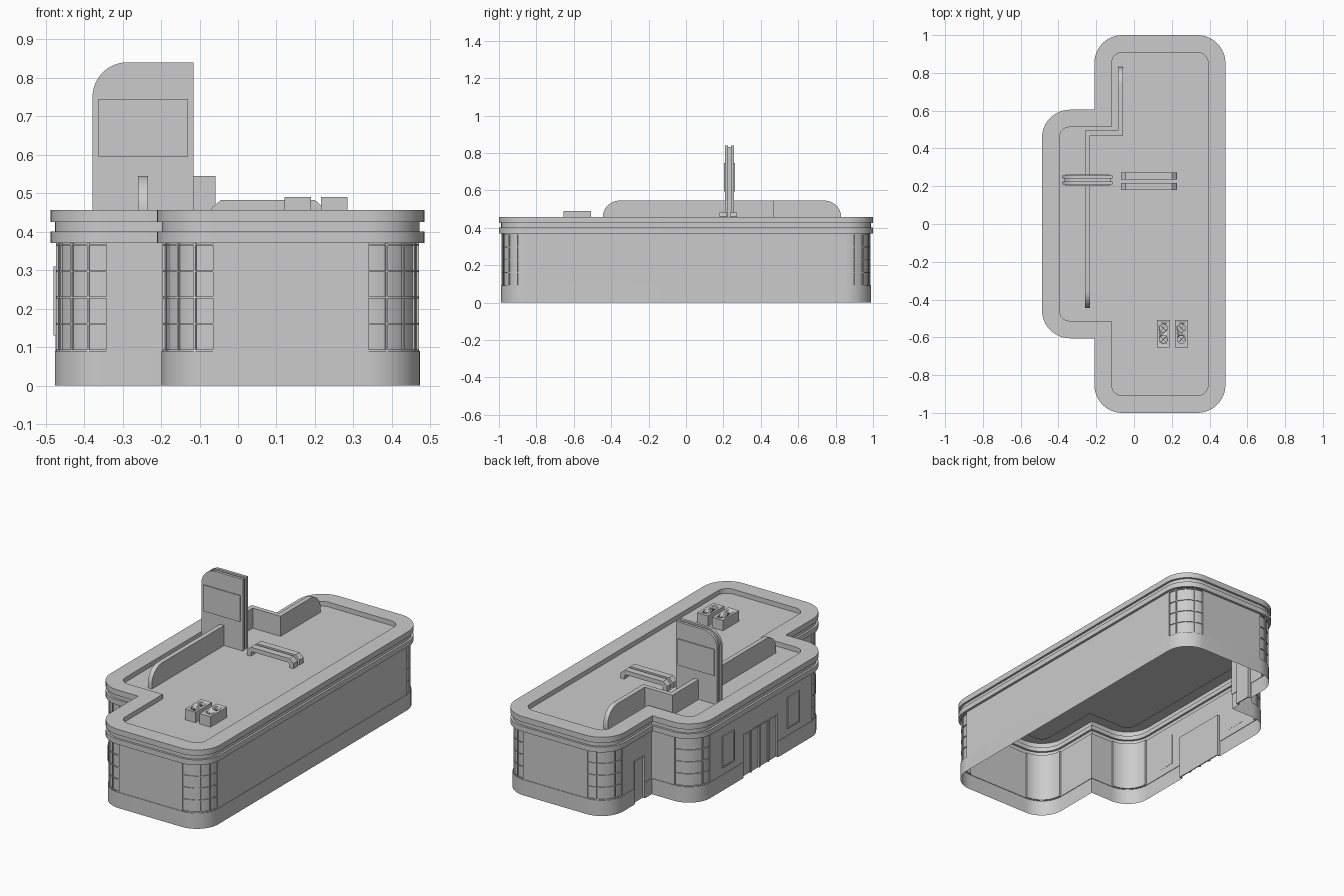
import bpy, bmesh
from math import sin, cos, pi, radians

if "Cube" in bpy.data.objects:
    bpy.data.objects.remove(bpy.data.objects["Cube"])

SEG = 12
DOOR_H = 0.25


def finish(name, bm, recalc=True):
    if recalc:
        bmesh.ops.recalc_face_normals(bm, faces=bm.faces)
    me = bpy.data.meshes.new(name)
    bm.to_mesh(me)
    bm.free()
    ob = bpy.data.objects.new(name, me)
    bpy.context.collection.objects.link(ob)
    bpy.ops.object.select_all(action='DESELECT')
    bpy.context.view_layer.objects.active = ob
    ob.select_set(True)
    bpy.ops.object.shade_smooth_by_angle(angle=radians(30))
    return ob


def arc(cx, cy, r, a0, a1, n=SEG):
    angs = [radians(a0 + (a1 - a0) * i / n) for i in range(n + 1)]
    return [(cx + r * cos(a), cy + r * sin(a)) for a in angs]


def prism(name, pts, axis, lo, hi):
    """Extrude a 2D profile along an axis."""
    place = {'x': lambda p, t: (t, p[0], p[1]),
             'y': lambda p, t: (p[0], t, p[1]),
             'z': lambda p, t: (p[0], p[1], t)}[axis]
    bm = bmesh.new()
    a = [bm.verts.new(place(p, lo)) for p in pts]
    b = [bm.verts.new(place(p, hi)) for p in pts]
    n = len(pts)
    bm.faces.new(a)
    bm.faces.new(b[::-1])
    for i in range(n):
        j = (i + 1) % n
        bm.faces.new((a[i], b[i], b[j], a[j]))
    return finish(name, bm)


def box(name, x0, x1, y0, y1, z0, z1):
    return prism(name, [(x0, y0), (x1, y0), (x1, y1), (x0, y1)], 'z', z0, z1)


def corners(d):
    """Rounded corners of the footprint inset by d: centre, radius, start angle."""
    x0, x1, xs, Y, s = -0.21 + d, 0.484 - d, -0.487 + d, 1 - d, 0.605 - d
    r = 0.148 - d
    return [(x0 + r, -Y + r, r, 180), (x1 - r, -Y + r, r, 270), (x1 - r, Y - r, r, 0),
            (x0 + r, Y - r, r, 90), (xs + r, s - r, r, 90), (xs + r, -s + r, r, 180)]


def outline(d):
    """Footprint points, each tagged by the edge that follows it."""
    out = []
    for k, (cx, cy, r, a) in enumerate(corners(d)):
        if k == 4:
            out += [(-0.21 + d, 0.75, 'door'), (-0.21 + d, 0.65, 'wall'),
                    (-0.21 + d, 0.605 - d, 'wall')]
        if k == 5:
            out += [(-0.487 + d, 0.16, 'door'), (-0.487 + d, -0.16, 'wall')]
        p = arc(cx, cy, r, a, a + 90)
        out += [(x, y, 'arc') for x, y in p[:-1]] + [(*p[-1], 'wall')]
    out.append((-0.21 + d, -0.605 + d, 'wall'))
    return out


def loft(name, levels, skip=lambda tag, z: False, cap=False):
    bm = bmesh.new()
    rings = [[bm.verts.new((x, y, z)) for x, y, t in outline(d)] for d, z in levels]
    tags = [t for x, y, t in outline(0)]
    n = len(tags)
    for k in range(len(rings) - 1):
        a, b = rings[k], rings[k + 1]
        zm = (levels[k][1] + levels[k + 1][1]) / 2
        for i in range(n):
            if not skip(tags[i], zm):
                j = (i + 1) % n
                bm.faces.new((a[i], a[j], b[j], b[i]))
    if cap:
        bm.faces.new(rings[-1])
    return finish(name, bm, recalc=False)


# Walls with plinth, open at rounded corner windows and doors
loft('walls', [(0.011, 0), (0.011, 0.09), (0.014, 0.09), (0.014, DOOR_H), (0.014, 0.37)],
     lambda t, z: (t == 'arc' and z > 0.091) or (t == 'door' and z < DOOR_H))

# Roof: two overhanging bands with a groove, parapet top and sunken deck
loft('roof', [(0.014, 0.37), (0, 0.37), (0, 0.40), (0.012, 0.40), (0.012, 0.425),
              (0, 0.425), (0, 0.457), (0.092, 0.457), (0.092, 0.43)], cap=True)


# Rounded corner windows: curved glass, four by four bars
def arc_block(name, c, a0, a1, d0, d1, z0, z1, n):
    cx, cy, r, a = c
    prism(name, arc(cx, cy, r - d0, a + a0, a + a1, n)
          + arc(cx, cy, r - d1, a + a1, a + a0, n), 'z', z0, z1)


for c in corners(0):
    arc_block('corner_glass', c, 0, 90, 0.020, 0.024, 0.09, 0.37, SEG)
    for i in range(5):
        m = i * 22.5
        arc_block('window_mullion', c, max(0, m - 1.2), min(90, m + 1.2),
                  0.014, 0.021, 0.09, 0.37, 1)
        z = 0.092 + i * 0.0685
        arc_block('window_bar', c, 0, 90, 0.015, 0.021, z - 0.002, z + 0.002, SEG)


# Doors: recessed leaves with frame bars
def door(xw, y0, y1, leaves):
    box('door_leaves', xw + 0.012, xw + 0.018, y0, y1, 0, DOOR_H)
    box('door_header', xw, xw + 0.018, y0, y1, DOOR_H - 0.008, DOOR_H)
    for i in range(leaves + 1):
        y = y0 + (y1 - y0) * i / leaves
        box('door_bar', xw + (0 if i in (0, leaves) else 0.005), xw + 0.018,
            max(y0, y - 0.006), min(y1, y + 0.006), 0, DOOR_H - 0.008)


door(-0.474, -0.16, 0.16, 4)
door(-0.197, 0.65, 0.75, 1)

# Poster frames either side of the entrance
for s in (-1, 1):
    a, b = sorted((s * 0.24, s * 0.35))
    box('poster_panel', -0.476, -0.472, a, b, 0.13, 0.31)
    for y in (a, b - 0.008):
        box('poster_side', -0.479, -0.472, y, y + 0.008, 0.13, 0.31)
    for z in (0.13, 0.302):
        box('poster_rail', -0.479, -0.472, a, b, z, z + 0.008)


# Sign pylon: two plates around a thinner core, with a raised blank panel
def pylon(name, e, y0, y1):
    l, r, t = -0.378 + e, -0.115 - e, 0.84 - e
    q = 0.09 - e
    prism(name, [(l, 0.43), (r, 0.43), (r, t)] + arc(l + q, t - q, q, 90, 180), 'y', y0, y1)


pylon('sign_plate', 0, 0.208, 0.224)
pylon('sign_core', 0.009, 0.224, 0.241)
pylon('sign_plate', 0, 0.241, 0.257)
box('sign_panel', -0.362, -0.13, 0.202, 0.263, 0.595, 0.745)

# Stepped roof fin with rounded ends
prism('fin_front', [(-0.445, 0.43), (0.495, 0.43), (0.495, 0.545)]
      + arc(-0.355, 0.455, 0.09, 90, 180), 'x', -0.26, -0.234)
box('fin_link', -0.234, -0.085, 0.468, 0.495, 0.43, 0.545)
prism('fin_back', [(0.83, 0.43)] + arc(0.74, 0.455, 0.09, 0, 90)
      + [(0.468, 0.545), (0.468, 0.43)], 'x', -0.085, -0.058)

# Roof ducts: low arches with bent ends
for y in (0.18, 0.235):
    prism('roof_duct', [(-0.07, 0.43), (-0.07, 0.46), (-0.045, 0.482), (0.2, 0.482),
                        (0.225, 0.46), (0.225, 0.43), (0.2, 0.43), (0.2, 0.45),
                        (0.19, 0.457), (-0.035, 0.457), (-0.045, 0.45), (-0.045, 0.43)],
          'y', y, y + 0.038)

# Air conditioning units with sunken fans
for x in (0.121, 0.216):
    unit = box('air_unit', x, x + 0.069, -0.655, -0.507, 0.43, 0.49)
    for y in (-0.611, -0.551):
        cx = x + 0.0345
        cut = prism('fan_cutter', arc(cx, y, 0.021, 0, 345, 23), 'z', 0.47, 0.51)
        cut.hide_render = True
        cut.hide_set(True)
        m = unit.modifiers.new('fan_hole', 'BOOLEAN')
        m.operation = 'DIFFERENCE'
        m.object = cut
        for s in (-1, 1):
            w, k = 0.014, 0.002
            prism('fan_blade', [(cx - w - k, y - s * w), (cx - w + k, y - s * w),
                                (cx + w + k, y + s * w), (cx + w - k, y + s * w)],
                  'z', 0.469, 0.478)
